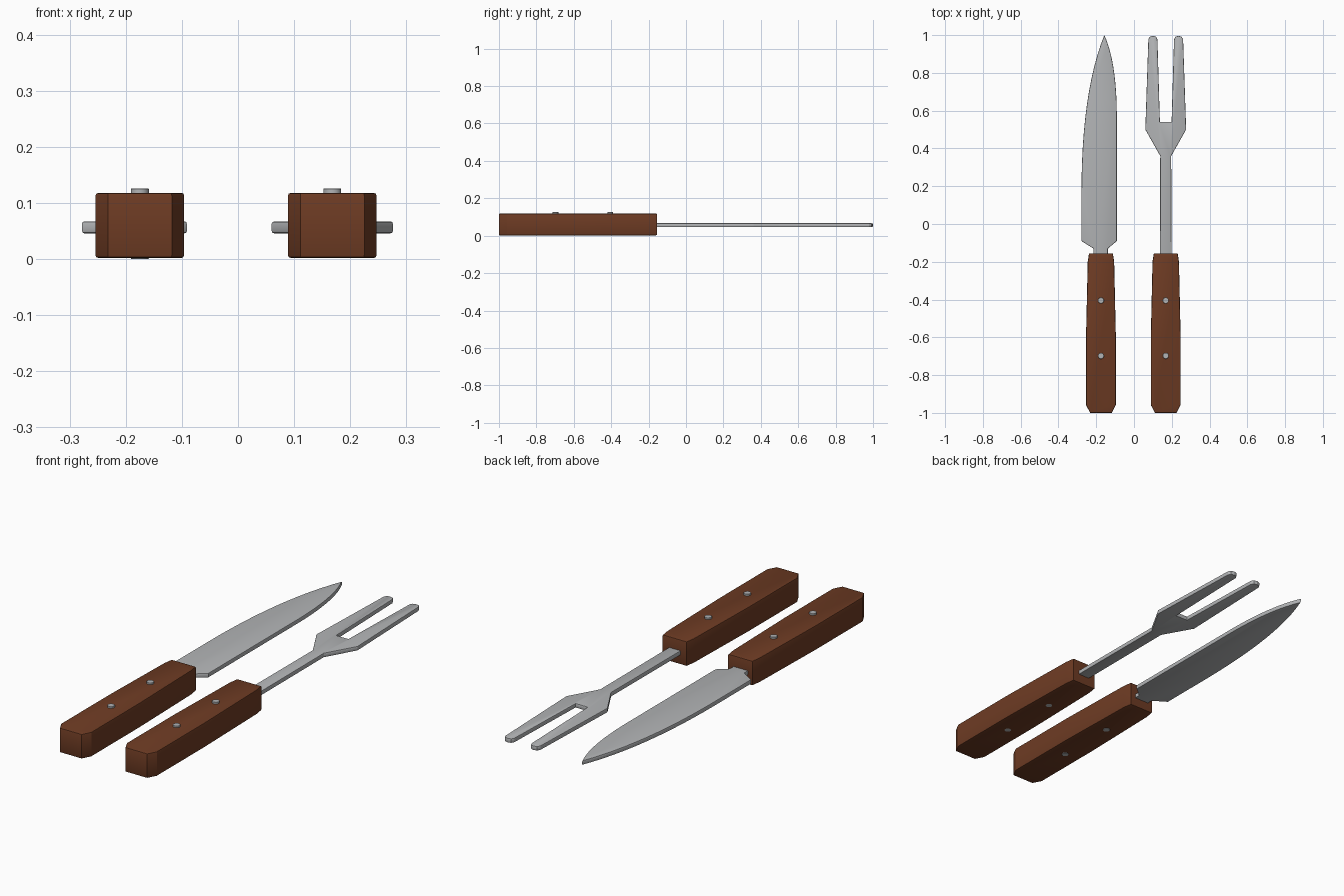
import bpy, bmesh, math

if "Cube" in bpy.data.objects:
    bpy.data.objects.remove(bpy.data.objects["Cube"])


def material(name, rgb):
    m = bpy.data.materials.new(name)
    m.diffuse_color = (*rgb, 1.0)
    m.use_nodes = True
    m.node_tree.nodes["Principled BSDF"].inputs["Base Color"].default_value = m.diffuse_color
    return m


STEEL = material("steel", (0.45, 0.46, 0.47))
WOOD = material("brown wood", (0.155, 0.044, 0.017))


def plate(name, outline, z0, z1, mat, bevel, segments):
    """Extrude a flat outline from z0 to z1 and round its upper and lower rims."""
    bm = bmesh.new()
    base = bm.faces.new([bm.verts.new((x, y, z0)) for x, y in outline])
    new = bmesh.ops.extrude_face_region(bm, geom=[base])["geom"]
    bmesh.ops.translate(bm, vec=(0, 0, z1 - z0),
                        verts=[v for v in new if isinstance(v, bmesh.types.BMVert)])
    bmesh.ops.recalc_face_normals(bm, faces=bm.faces)
    rim = [e for e in bm.edges if abs(e.verts[0].co.z - e.verts[1].co.z) < 1e-6]
    bmesh.ops.bevel(bm, geom=rim, offset=bevel, segments=segments, profile=0.5,
                    affect='EDGES', clamp_overlap=True)
    bmesh.ops.recalc_face_normals(bm, faces=bm.faces)
    me = bpy.data.meshes.new(name)
    bm.to_mesh(me)
    bm.free()
    ob = bpy.data.objects.new(name, me)
    bpy.context.collection.objects.link(ob)
    me.materials.append(mat)
    bpy.ops.object.select_all(action='DESELECT')
    ob.select_set(True)
    bpy.context.view_layer.objects.active = ob
    bpy.ops.object.shade_smooth_by_angle(angle=math.radians(25))
    return ob


def curve(a, c, b, n=12):
    """Points on a quadratic curve from a to b pulled towards c."""
    pts = []
    for i in range(n + 1):
        t = i / n
        pts.append(tuple((1 - t) ** 2 * p + 2 * t * (1 - t) * q + t * t * r
                         for p, q, r in zip(a, c, b)))
    return pts


def mirrored(half, cx):
    """Close a right-hand half outline around the line x = cx."""
    return [(cx + x, y) for x, y in half] + [(cx - x, y) for x, y in reversed(half)]


KNIFE_X, FORK_X = -0.175, 0.168
BLADE_Z = (0.046, 0.067)

# Knife blade with its tang running into the handle
blade = [(-0.215, -0.30), (-0.138, -0.30), (-0.138, -0.13), (-0.091, -0.09)]
blade += curve((-0.091, 0.58), (-0.093, 0.86), (-0.157, 1.0))
blade += curve((-0.157, 1.0), (-0.278, 0.70), (-0.278, 0.17))[1:]
blade += [(-0.278, -0.09), (-0.215, -0.13)]
plate("knife_blade", blade, *BLADE_Z, STEEL, 0.004, 2)

# Two-pronged fork with rounded prong tips
fork = [(0.031, -0.30), (0.029, 0.36), (0.108, 0.50), (0.092, 0.978), (0.084, 0.992),
        (0.068, 0.996), (0.052, 0.992), (0.044, 0.978), (0.031, 0.54)]
plate("fork_head", mirrored(fork, FORK_X), *BLADE_Z, STEEL, 0.004, 2)

# Handles and rivets
handle = [(0.057, -1.0), (0.079, -0.958), (0.079, -0.60), (0.070, -0.20), (0.063, -0.155)]
for label, cx, rivet_bottom in (("knife", KNIFE_X, 0.0), ("fork", FORK_X, 0.002)):
    plate(label + "_handle", mirrored(handle, cx), 0.002, 0.118, WOOD, 0.005, 2)
    for i, y in enumerate((-0.405, -0.698)):
        ring = [(cx + 0.016 * math.cos(a * math.tau / 24),
                 y + 0.016 * math.sin(a * math.tau / 24)) for a in range(24)]
        plate(f"{label}_rivet_{i + 1}", ring, rivet_bottom, 0.126, STEEL, 0.001, 1)
